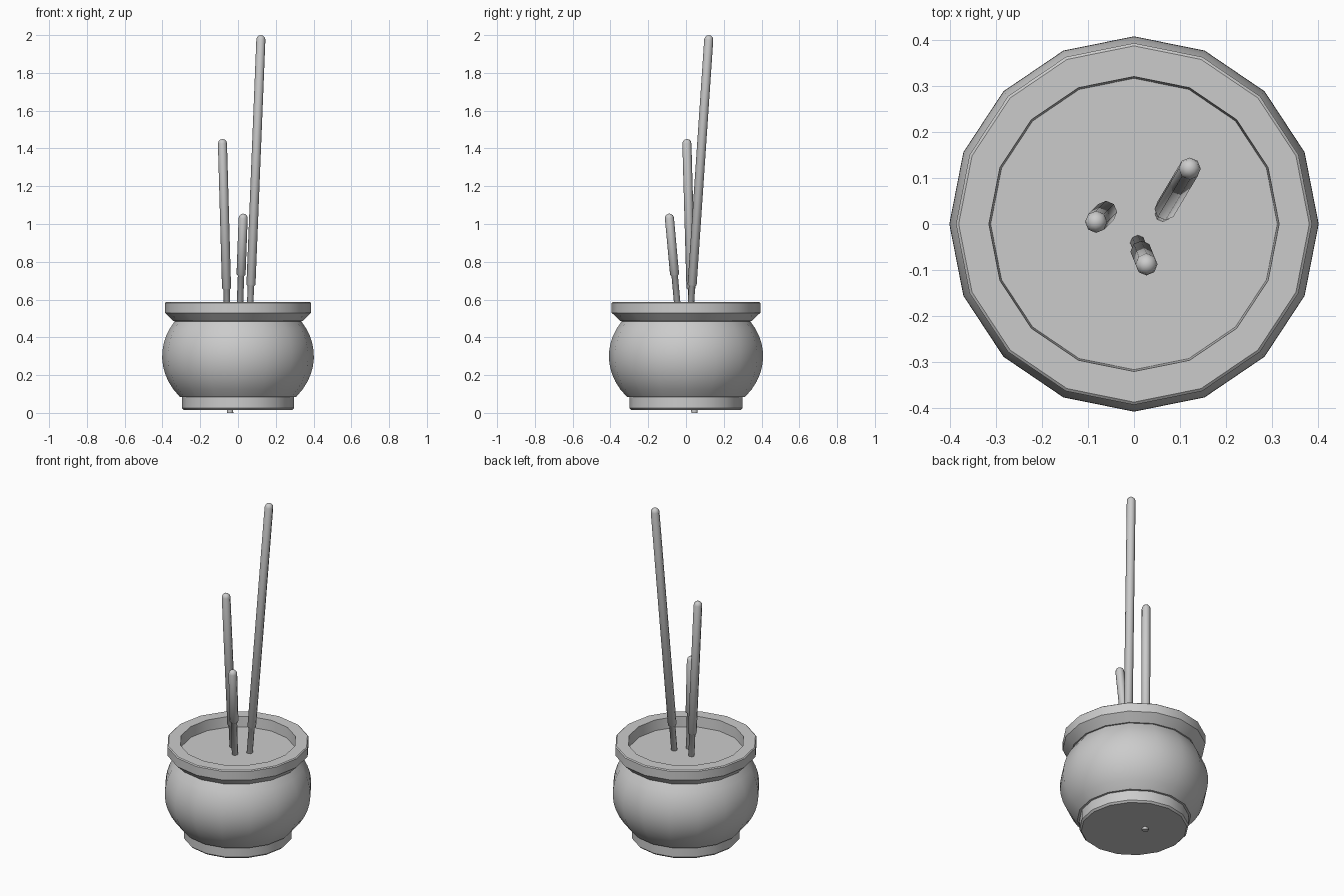
import bpy, bmesh, math
from mathutils import Vector

if "Cube" in bpy.data.objects:
    bpy.data.objects.remove(bpy.data.objects["Cube"])


def lathe(name, profile, sides, angle=35):
    """Spin a (radius, z) profile about z; zero radius gives a pole."""
    bm = bmesh.new()
    rings = []
    for r, z in profile:
        if r == 0:
            rings.append([bm.verts.new((0, 0, z))] * sides)
        else:
            rings.append([bm.verts.new((r * math.cos(2 * math.pi * i / sides),
                                        r * math.sin(2 * math.pi * i / sides), z))
                          for i in range(sides)])
    for a, b in zip(rings, rings[1:]):
        for i in range(sides):
            j = (i + 1) % sides
            bm.faces.new(list(dict.fromkeys((a[i], a[j], b[j], b[i]))))
    bmesh.ops.recalc_face_normals(bm, faces=bm.faces)
    mesh = bpy.data.meshes.new(name)
    bm.to_mesh(mesh)
    bm.free()
    obj = bpy.data.objects.new(name, mesh)
    bpy.context.collection.objects.link(obj)
    bpy.context.view_layer.objects.active = obj
    obj.select_set(True)
    bpy.ops.object.shade_smooth_by_angle(angle=math.radians(angle))
    obj.select_set(False)
    return obj


# Pot: foot, round belly, flared rim and the ash surface inside
belly = []
for k in range(11):
    z = 0.085 + 0.04 * k
    belly.append((0.405 * math.sqrt(1 - ((z - 0.3) / 0.335) ** 2), z))
profile = [(0, 0.015), (0.288, 0.015), (0.298, 0.025), (0.298, 0.085)] + belly
profile += [(0.345, 0.486), (0.39, 0.53), (0.39, 0.582), (0.384, 0.587),
            (0.318, 0.587), (0.314, 0.525), (0, 0.525)]
pot = lathe("incense_pot", profile, 16)
pot.scale = (0.992, 1.008, 1)


# Incense sticks: thin stem, thicker coated length, domed tip
def stick(name, foot, tip, stem_length):
    foot, tip = Vector(foot), Vector(tip)
    length = (tip - foot).length
    r = 0.024
    prof = [(0, 0), (0.017, 0), (0.017, stem_length - 0.006), (r, stem_length)]
    for k in range(4):
        a = math.radians(30 * k)
        prof.append((r * math.cos(a) if k < 3 else 0, length - r + r * math.sin(a)))
    obj = lathe(name, prof, 8, 50)
    obj.location = foot
    obj.rotation_mode = 'QUATERNION'
    obj.rotation_quaternion = Vector((0, 0, 1)).rotation_difference(tip - foot)


stick("tall_stick", (0.042, -0.012, 0.02), (0.122, 0.122, 2.0), 0.66)
stick("middle_stick", (-0.042, 0.045, 0.0), (-0.083, 0.004, 1.45), 0.66)
stick("short_stick", (-0.008, 0.0, 0.075), (0.028, -0.09, 1.055), 0.66)
